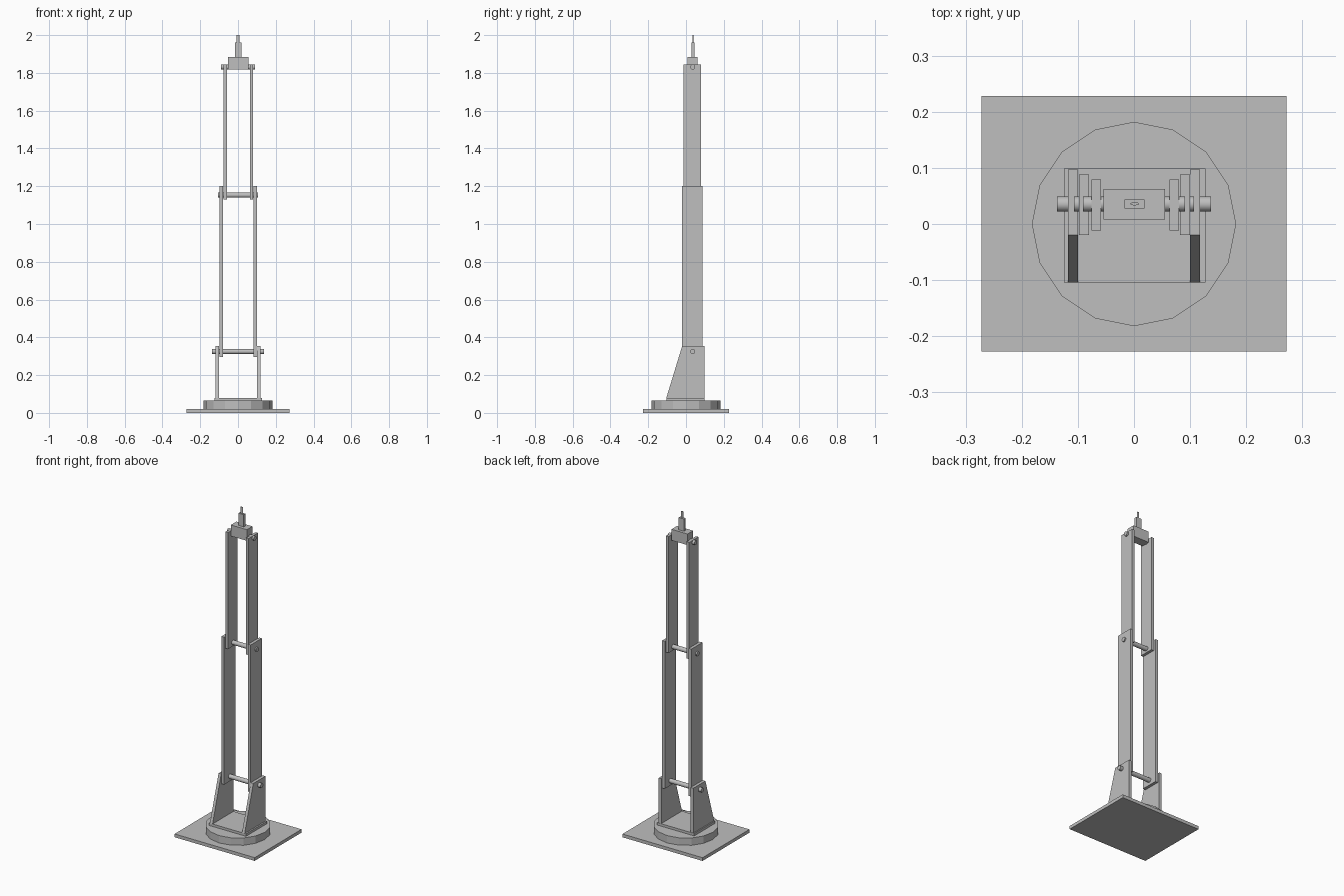
import bpy, bmesh, math

if "Cube" in bpy.data.objects:
    bpy.data.objects.remove(bpy.data.objects["Cube"], do_unlink=True)

grey = bpy.data.materials.new("light grey")
grey.use_nodes = True
COLOUR = (0.52, 0.52, 0.52, 1)
grey.diffuse_color = COLOUR
grey.node_tree.nodes["Principled BSDF"].inputs["Base Color"].default_value = COLOUR


def add_object(name, bm):
    bmesh.ops.recalc_face_normals(bm, faces=bm.faces)
    mesh = bpy.data.meshes.new(name)
    bm.to_mesh(mesh)
    bm.free()
    mesh.materials.append(grey)
    obj = bpy.data.objects.new(name, mesh)
    bpy.context.collection.objects.link(obj)
    return obj


def panel(name, x0, x1, profile):
    """Side profile of (y, z) points, extruded from x0 to x1."""
    bm = bmesh.new()
    face = bm.faces.new([bm.verts.new((x0, y, z)) for y, z in profile])
    ext = bmesh.ops.extrude_face_region(bm, geom=[face])
    verts = [v for v in ext["geom"] if isinstance(v, bmesh.types.BMVert)]
    bmesh.ops.translate(bm, verts=verts, vec=(x1 - x0, 0, 0))
    return add_object(name, bm)


def box(name, x0, x1, y0, y1, z0, z1):
    return panel(name, x0, x1, [(y0, z0), (y1, z0), (y1, z1), (y0, z1)])


def cylinder(name, radius, depth, centre, sides, along_x=False, smooth=True):
    bm = bmesh.new()
    bmesh.ops.create_cone(bm, cap_ends=True, segments=sides,
                          radius1=radius, radius2=radius, depth=depth)
    obj = add_object(name, bm)
    obj.location = centre
    if along_x:
        obj.rotation_euler = (0, math.pi / 2, 0)
    if smooth:
        for poly in obj.data.polygons:
            poly.use_smooth = len(poly.vertices) == 4
        obj.data.set_sharp_from_angle(angle=math.radians(40))
    return obj


# Base plate, turntable and bracket floor
box("base_plate", -0.272, 0.272, -0.227, 0.228, 0, 0.02)
cylinder("turntable", 0.182, 0.045, (0, 0, 0.0425), 16, smooth=False)
box("bracket_floor", -0.125, 0.127, -0.104, 0.099, 0.065, 0.08)

# Paired side panels: tapered bracket, lower arm, upper arm
for side, s in (("right", -1), ("left", 1)):
    def pair(name, inner, outer, offset, profile):
        a, b = sorted((s * inner + offset, s * outer + offset))
        panel(f"{side}_{name}", a, b, profile)

    pair("bracket", 0.100, 0.118, 0,
         [(-0.104, 0.08), (0.097, 0.08), (0.097, 0.355), (-0.02, 0.355)])
    pair("lower_arm", 0.081, 0.099, 0.001,
         [(-0.02, 0.295), (0.088, 0.295), (0.088, 1.2), (-0.02, 1.2)])
    pair("upper_arm", 0.061, 0.078, 0.002,
         [(-0.012, 1.13), (0.079, 1.13), (0.079, 1.845), (-0.012, 1.845)])

# Joint pins
for name, half, z in (("shoulder_pin", 0.1375, 0.325),
                      ("elbow_pin", 0.107, 1.153),
                      ("wrist_pin", 0.091, 1.831)):
    cylinder(name, 0.0135, 2 * half, (0, 0.0355, z), 32, along_x=True)

# Wrist block, tool holder and flattened tip
box("wrist_block", -0.054, 0.055, 0.008, 0.062, 1.817, 1.885)
box("tool_holder", -0.017, 0.019, 0.028, 0.044, 1.885, 1.96)
tip = cylinder("tool_tip", 0.008, 0.04, (0.001, 0.036, 1.98), 24)
tip.scale = (1, 0.35, 1)
